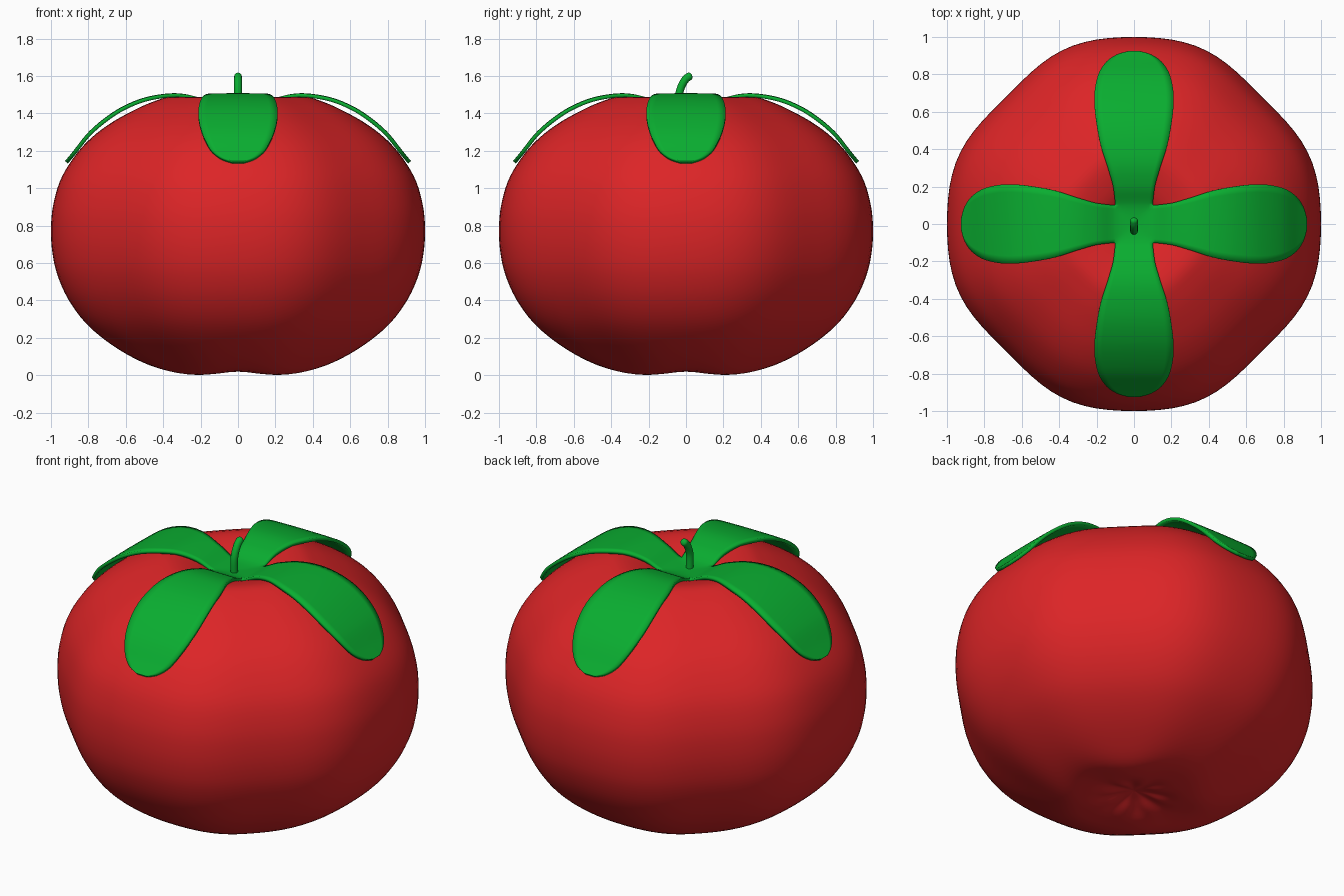
import bpy, bmesh
from math import sin, cos, pi, exp
from mathutils import Matrix

if "Cube" in bpy.data.objects:
    bpy.data.objects.remove(bpy.data.objects["Cube"])


def spline(pts, steps):
    """Smooth Catmull-Rom run through 2D points."""
    p = [pts[0]] + pts + [pts[-1]]
    out = []
    for i in range(1, len(p) - 2):
        for k in range(steps):
            t = k / steps
            out.append(tuple(
                0.5 * (2 * b + (c - a) * t + (2 * a - 5 * b + 4 * c - d) * t * t
                       + (3 * b - a - 3 * c + d) * t ** 3)
                for a, b, c, d in zip(p[i - 1], p[i], p[i + 1], p[i + 2])))
    return out + [tuple(pts[-1])]


def lookup(samples, x):
    """Linear lookup in a sampled curve."""
    for (x0, y0), (x1, y1) in zip(samples, samples[1:]):
        if x <= x1:
            return y0 + (y1 - y0) * (x - x0) / max(x1 - x0, 1e-9)
    return samples[-1][1]


def material(name, rgb):
    m = bpy.data.materials.new(name)
    m.diffuse_color = (*rgb, 1)
    m.use_nodes = True
    m.node_tree.nodes["Principled BSDF"].inputs["Base Color"].default_value = m.diffuse_color
    return m


def finish(bm, name, mat):
    bmesh.ops.remove_doubles(bm, verts=bm.verts, dist=1e-4)
    bmesh.ops.recalc_face_normals(bm, faces=bm.faces)
    for f in bm.faces:
        f.smooth = True
    me = bpy.data.meshes.new(name)
    bm.to_mesh(me)
    bm.free()
    me.materials.append(mat)
    ob = bpy.data.objects.new(name, me)
    bpy.context.collection.objects.link(ob)
    return ob


red = material("red_skin", (0.72, 0.018, 0.02))
green = material("green_leaf", (0.003, 0.42, 0.03))

# Fruit body: lathed profile with a softly squared plan and folds underneath
profile = spline([(0, .06), (.07, .045), (.16, .016), (.28, .002), (.4, .014), (.55, .085),
                  (.7, .18), (.82, .285), (.91, .41), (.967, .54), (.993, .66), (1, .78),
                  (.99, .9), (.955, 1.03), (.895, 1.14), (.81, 1.245), (.7, 1.335),
                  (.58, 1.405), (.46, 1.46), (.35, 1.487), (.2, 1.45), (.1, 1.39), (0, 1.36)], 4)
N = 96
bm = bmesh.new()
rings = []
for r, z in profile:
    ring = []
    for i in range(N):
        a = 2 * pi * i / N
        k = .99375 + .0175 * cos(4 * a) - .01125 * cos(8 * a)
        dz = 0
        if z < .5:
            dz = .01 * (1 + cos(4 * a)) * exp(-((r - .34) / .15) ** 2)
            dz += .006 * (1 + cos(8 * a)) * exp(-((r - .15) / .07) ** 2)
        ring.append(bm.verts.new((r * k * cos(a), r * k * sin(a), max(z + dz, 0))))
    rings.append(ring)
for lo, hi in zip(rings, rings[1:]):
    for i in range(N):
        j = (i + 1) % N
        bm.faces.new((lo[i], lo[j], hi[j], hi[i]))
bmesh.ops.dissolve_degenerate(bm, dist=1e-5, edges=bm.edges)
finish(bm, "fruit_body", red)

# Calyx: a centre patch and four drooping leaves
height = spline([(0, 1.425), (.1, 1.437), (.2, 1.482), (.33, 1.508), (.48, 1.49), (.6, 1.446),
                 (.7, 1.385), (.8, 1.3), (.88, 1.2), (.925, 1.145)], 6)
width = spline([(.1, .1), (.2, .112), (.3, .14), (.45, .185), (.65, .212), (.78, .197),
                (.86, .155), (.905, .095), (.925, .03)], 6)
COLS = 10
bm = bmesh.new()


def grid(rows):
    for p, q in zip(rows, rows[1:]):
        for j in range(len(p) - 1):
            bm.faces.new((p[j], p[j + 1], q[j + 1], q[j]))


steps = [-.1 + .2 * j / COLS for j in range(COLS + 1)]
grid([[bm.verts.new((x, y, lookup(height, max(abs(x), abs(y))))) for y in steps] for x in steps])
for n in range(4):
    turn = Matrix.Rotation(n * pi / 2, 3, 'Z')
    rows = []
    for u, w in width:
        row = []
        for y in steps:
            s = y * 10
            droop = .003 * s * s * min(1, (u - .1) * 4) * w / .212
            v = bm.verts.new((u, w * s, lookup(height, u) - droop))
            v.co = turn @ v.co
            row.append(v)
        rows.append(row)
    grid(rows)
calyx = finish(bm, "calyx_leaves", green)
if calyx.data.polygons[0].normal.z < 0:
    calyx.data.flip_normals()
thick = calyx.modifiers.new("thickness", 'SOLIDIFY')
thick.thickness = .02
thick.offset = -1

# Stem: short curved stalk with a rounded tip
cu = bpy.data.curves.new("stem", 'CURVE')
cu.dimensions = '3D'
cu.bevel_depth = .021
cu.bevel_resolution = 4
cu.use_fill_caps = True
path = spline([(-.035, 1.39), (-.037, 1.49), (-.026, 1.54), (-.004, 1.58), (.018, 1.598)], 5)
path += [(.024, 1.602), (.029, 1.605), (.031, 1.606)]
sp = cu.splines.new('POLY')
sp.points.add(len(path) - 1)
for pt, (y, z) in zip(sp.points, path):
    pt.co = (0, y, z, 1)
for pt, rad in zip(sp.points[-3:], (.9, .6, .2)):
    pt.radius = rad
cu.materials.append(green)
stem = bpy.data.objects.new("stem", cu)
bpy.context.collection.objects.link(stem)
